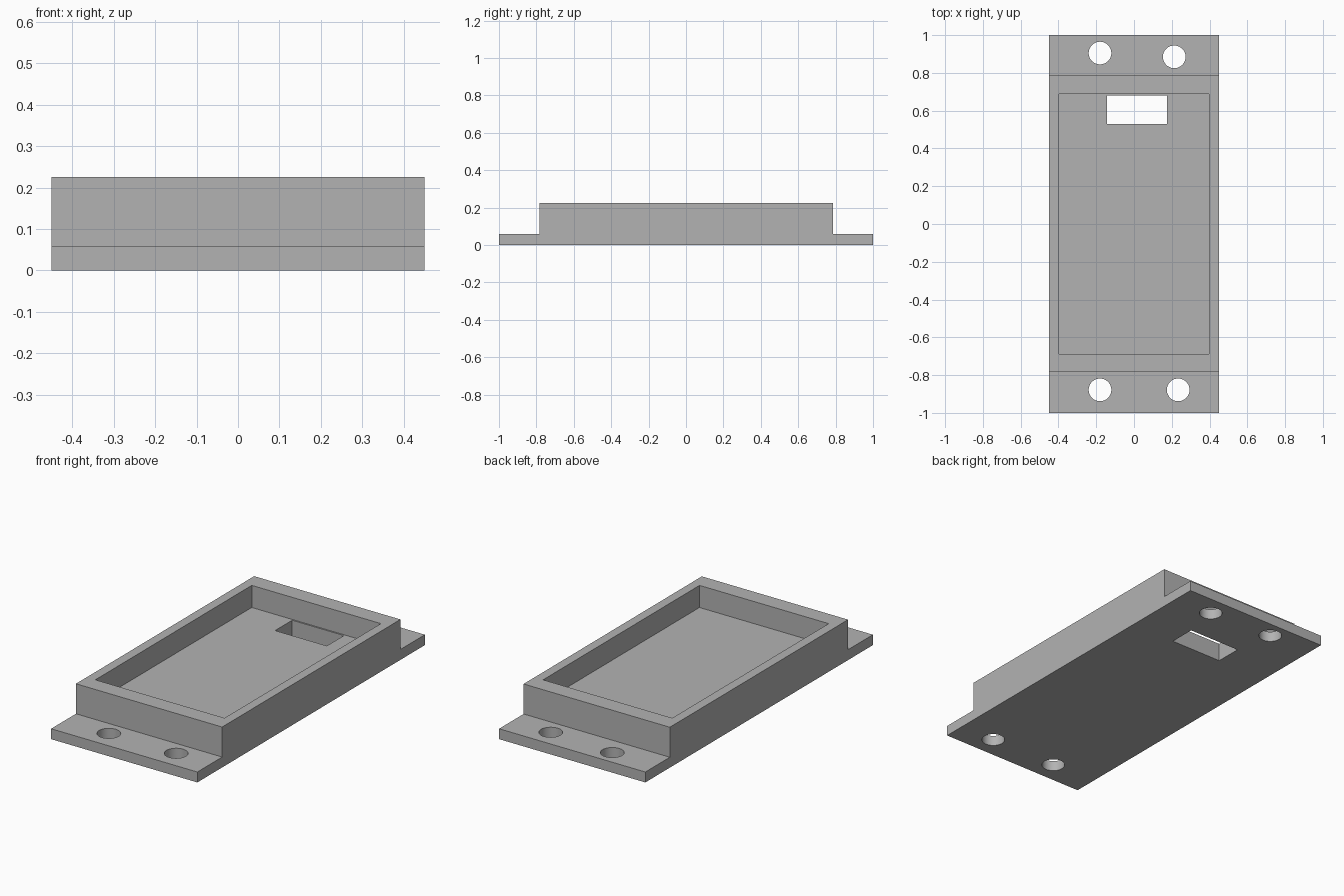
import bpy
import bmesh
from mathutils import Matrix

cube = bpy.data.objects.get("Cube")
if cube:
    bpy.data.objects.remove(cube, do_unlink=True)

HALF_WIDTH = 0.45
FLANGE_TOP, FLOOR_TOP, RIM_TOP = 0.058, 0.102, 0.225
BODY_FRONT, BODY_BACK = -0.782, 0.785

grey = bpy.data.materials.new("plain grey")
grey.use_nodes = True
colour = (0.45, 0.45, 0.45, 1)
grey.diffuse_color = colour
grey.node_tree.nodes["Principled BSDF"].inputs["Base Color"].default_value = colour


def make_object(name, bm):
    bmesh.ops.recalc_face_normals(bm, faces=bm.faces)
    mesh = bpy.data.meshes.new(name)
    bm.to_mesh(mesh)
    bm.free()
    mesh.materials.append(grey)
    obj = bpy.data.objects.new(name, mesh)
    bpy.context.collection.objects.link(obj)
    return obj


def box(name, low, high):
    bm = bmesh.new()
    size = [h - l for l, h in zip(low, high)]
    centre = [(l + h) / 2 for l, h in zip(low, high)]
    bmesh.ops.create_cube(bm, size=1, matrix=Matrix.Translation(centre) @ Matrix.Diagonal((*size, 1)))
    return make_object(name, bm)


def cylinder(name, x, y, radius):
    bm = bmesh.new()
    bmesh.ops.create_cone(bm, cap_ends=True, segments=48, radius1=radius, radius2=radius,
                          depth=0.4, matrix=Matrix.Translation((x, y, 0)))
    return make_object(name, bm)


# Stepped side profile swept across the width: tray body with a flange at each end
profile = [(-1, 0), (1, 0), (1, FLANGE_TOP), (BODY_BACK, FLANGE_TOP), (BODY_BACK, RIM_TOP),
           (BODY_FRONT, RIM_TOP), (BODY_FRONT, FLANGE_TOP), (-1, FLANGE_TOP)]
bm = bmesh.new()
side = bm.faces.new([bm.verts.new((-HALF_WIDTH, y, z)) for y, z in profile])
swept = bmesh.ops.extrude_face_region(bm, geom=[side], use_keep_orig=True)
new_verts = [v for v in swept["geom"] if isinstance(v, bmesh.types.BMVert)]
bmesh.ops.translate(bm, verts=new_verts, vec=(2 * HALF_WIDTH, 0, 0))
tray = make_object("mounting_tray", bm)

# Recess, cable slot and screw holes
cutters = [
    box("recess_cutter", (-0.397, -0.687, FLOOR_TOP), (0.398, 0.688, 0.4)),
    box("slot_cutter", (-0.143, 0.53, -0.2), (0.176, 0.68, 0.4)),
]
for x, y in [(-0.18, 0.905), (0.213, 0.885), (-0.18, -0.878), (0.234, -0.878)]:
    cutters.append(cylinder("screw_hole_cutter", x, y, 0.06))

bpy.ops.object.select_all(action='DESELECT')
bpy.context.view_layer.objects.active = tray
tray.select_set(True)
for cutter in cutters:
    cut = tray.modifiers.new(cutter.name, 'BOOLEAN')
    cut.operation = 'DIFFERENCE'
    cut.solver = 'EXACT'
    cut.object = cutter
    bpy.ops.object.modifier_apply(modifier=cut.name)
    bpy.data.objects.remove(cutter, do_unlink=True)

# Smooth hole walls, crisp edges elsewhere
bpy.ops.object.shade_smooth_by_angle(angle=0.52)
